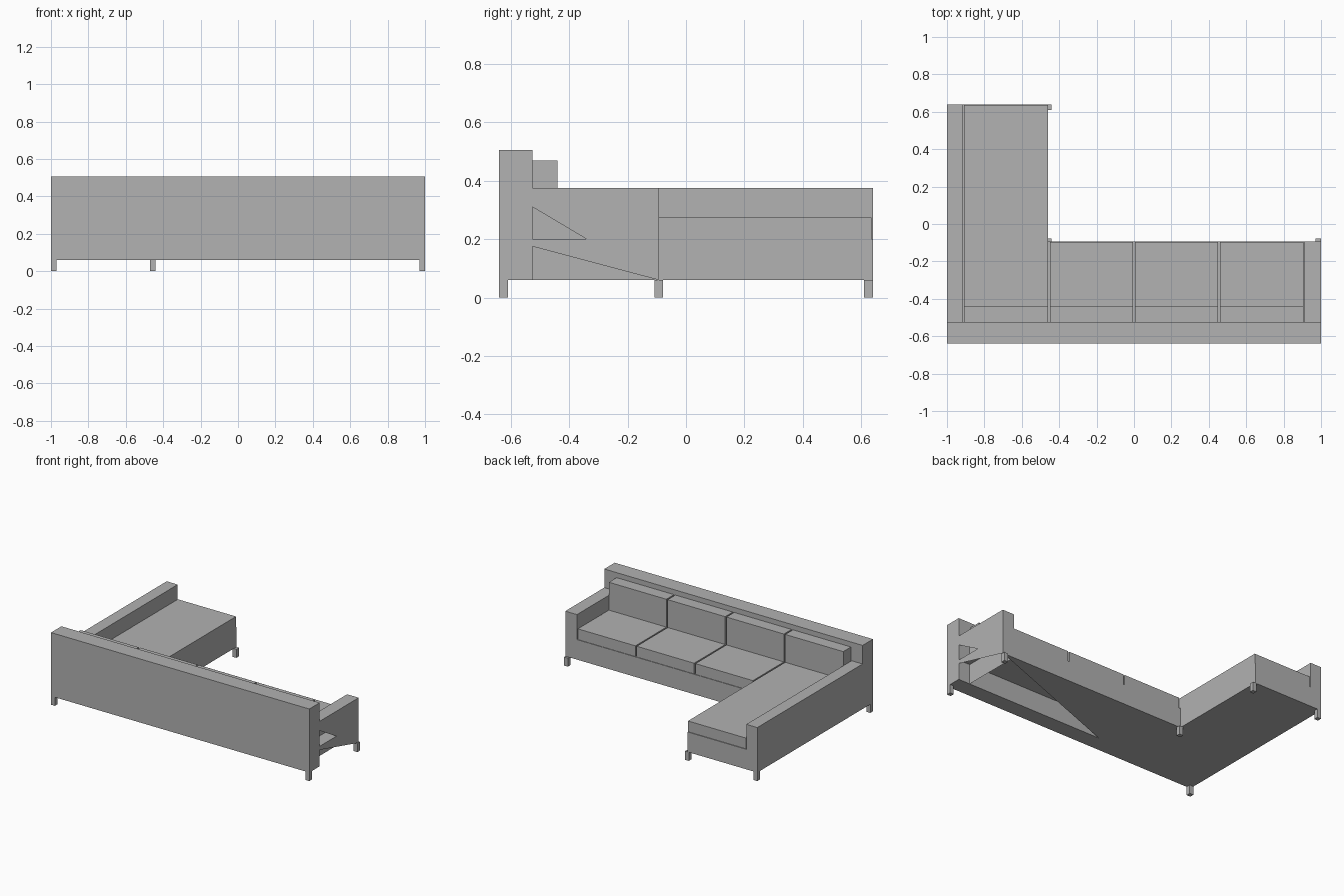
import bpy
import bmesh

cube = bpy.data.objects.get("Cube")
if cube:
    bpy.data.objects.remove(cube, do_unlink=True)

grey = bpy.data.materials.new("plain_grey")
grey.use_nodes = True
tone = (0.445, 0.445, 0.445, 1)
grey.diffuse_color = tone
grey.node_tree.nodes["Principled BSDF"].inputs["Base Color"].default_value = tone

# Main levels and lines of the sofa
FLOOR, SEAT, CUSHION, ARM, BACK = 0.06, 0.2, 0.275, 0.375, 0.505
REAR, BACK_FACE, SOFA_FRONT, CHAISE_FRONT = -0.64, -0.525, -0.093, 0.64
CHAISE_SIDE, ARM_IN = -0.46, 0.91


def finish(name, bm):
    mesh = bpy.data.meshes.new(name)
    bm.to_mesh(mesh)
    bm.free()
    mesh.materials.append(grey)
    obj = bpy.data.objects.new(name, mesh)
    bpy.context.collection.objects.link(obj)
    return obj


def box(name, x, y, z):
    bm = bmesh.new()
    bmesh.ops.create_cube(bm, size=1)
    for v in bm.verts:
        v.co = [r[0] if c < 0 else r[1] for c, r in zip(v.co, (x, y, z))]
    return finish(name, bm)


def sheet(name, *polygons):
    bm = bmesh.new()
    for points in polygons:
        bm.faces.new([bm.verts.new(p) for p in points])
    return finish(name, bm)


def wall(a, b, low, high):
    return [(*a, low), (*b, low), (*b, high), (*a, high)]


# Back panel and long chaise arm
box("back_panel", (-1, 1), (REAR, BACK_FACE), (FLOOR, BACK))
box("chaise_arm", (-1, -0.915), (BACK_FACE, CHAISE_FRONT), (FLOOR, ARM))

# Hollow base: L-shaped deck, underside with an open corner, front walls
plan = [(1, SOFA_FRONT), (CHAISE_SIDE, SOFA_FRONT), (CHAISE_SIDE, CHAISE_FRONT),
        (-1, CHAISE_FRONT), (-1, BACK_FACE)]
deck = [(x, y, SEAT) for x, y in plan + [(1, BACK_FACE)]]
under = [(x, y, FLOOR) for x, y in plan + [(-0.15, BACK_FACE)]]
walls = [wall(a, b, FLOOR, SEAT) for a, b in zip(plan[:3], plan[1:4])]
sheet("base", deck, under[::-1], *walls)

# Short arm: notched outer panel, inner wall, top and front
outline = [(BACK_FACE, ARM), (BACK_FACE, 0.31), (-0.34, SEAT), (BACK_FACE, SEAT),
           (BACK_FACE, 0.175), (SOFA_FRONT, FLOOR), (SOFA_FRONT, ARM)]
sheet("short_arm",
      [(1, y, z) for y, z in outline],
      wall((ARM_IN, SOFA_FRONT), (ARM_IN, BACK_FACE), FLOOR, ARM),
      wall((1, SOFA_FRONT), (ARM_IN, SOFA_FRONT), SEAT, ARM),
      [(ARM_IN, BACK_FACE, ARM), (ARM_IN, SOFA_FRONT, ARM),
       (1, SOFA_FRONT, ARM), (1, BACK_FACE, ARM)])

# Seat and back cushions with narrow gaps
spans = [(-0.91, -0.46), (-0.45, -0.005), (0.005, 0.45), (0.46, 0.905)]
for i, span in enumerate(spans):
    front = CHAISE_FRONT - 0.005 if i == 0 else SOFA_FRONT - 0.004
    box(f"seat_cushion_{i + 1}", span, (BACK_FACE, front), (SEAT, CUSHION))
    box(f"back_cushion_{i + 1}", span, (BACK_FACE, -0.44), (CUSHION, 0.47))

# Square legs
W = 0.03
for i, (x, y) in enumerate([(-1, REAR), (1 - W, REAR), (1 - W, -0.108),
                            (-0.47, -0.108), (-0.47, CHAISE_FRONT - W),
                            (-1, CHAISE_FRONT - W)]):
    box(f"leg_{i + 1}", (x, x + W), (y, y + W), (0, FLOOR))
